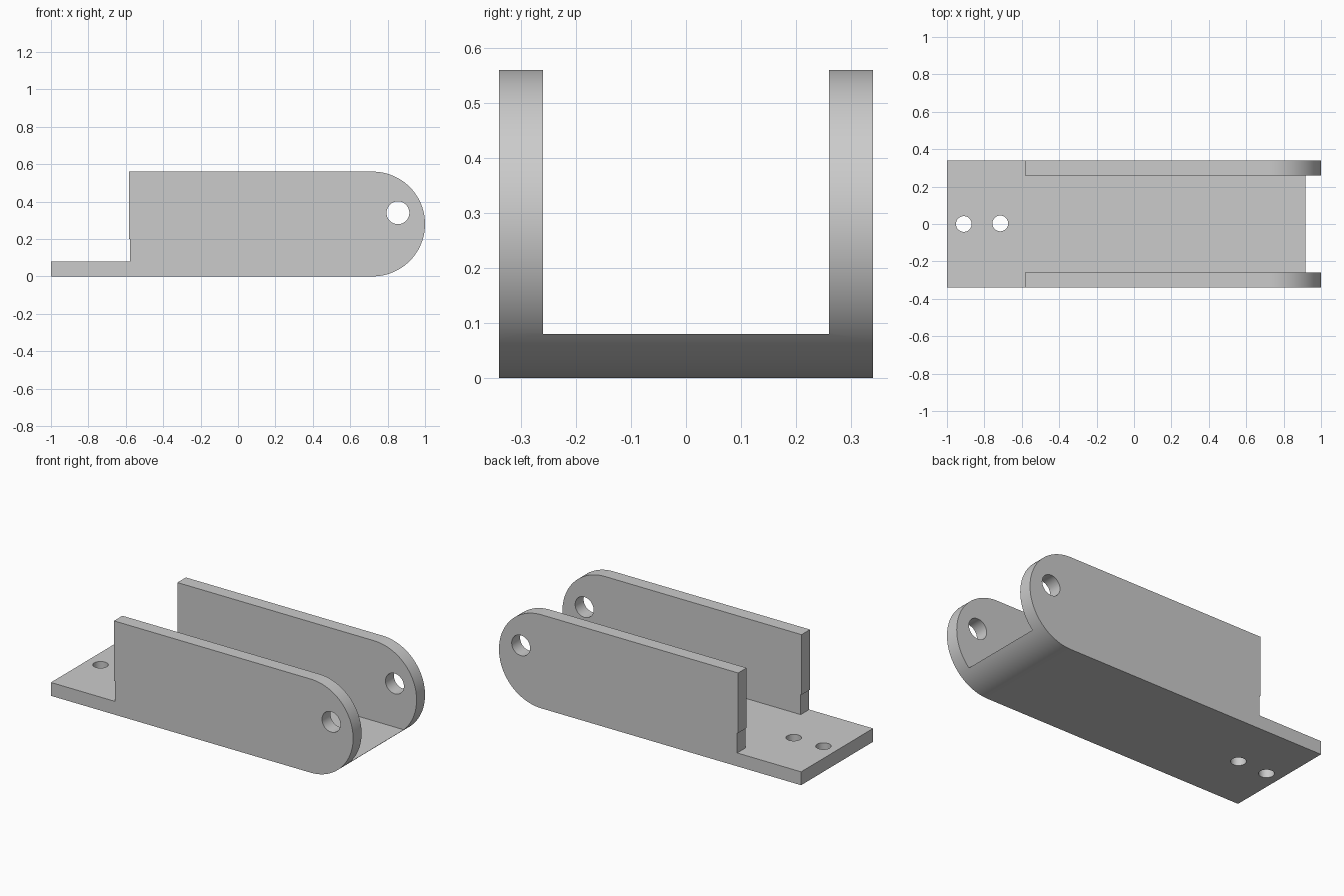
import bpy, bmesh, math
from mathutils import Matrix

cube = bpy.data.objects.get("Cube")
if cube:
    bpy.data.objects.remove(cube, do_unlink=True)

HALF_W, WALL, FLOOR, HEIGHT = 0.34, 0.08, 0.08, 0.56
R = HEIGHT / 2

grey = bpy.data.materials.new("plain_grey")
grey.use_nodes = True
colour = (0.6, 0.6, 0.6, 1)
grey.diffuse_color = colour
grey.node_tree.nodes["Principled BSDF"].inputs["Base Color"].default_value = colour


def add_object(name, bm):
    bmesh.ops.recalc_face_normals(bm, faces=bm.faces)
    mesh = bpy.data.meshes.new(name)
    bm.to_mesh(mesh)
    bm.free()
    mesh.materials.append(grey)
    obj = bpy.data.objects.new(name, mesh)
    bpy.context.collection.objects.link(obj)
    return obj


def box(name, lo, hi):
    bm = bmesh.new()
    size = [b - a for a, b in zip(lo, hi)]
    mid = [(a + b) / 2 for a, b in zip(lo, hi)]
    bmesh.ops.create_cube(bm, size=1, matrix=Matrix.Translation(mid) @ Matrix.Diagonal((*size, 1)))
    return add_object(name, bm)


def rod(name, centre, radius, length, turn=0):
    bm = bmesh.new()
    bmesh.ops.create_cone(bm, cap_ends=True, segments=48, radius1=radius, radius2=radius,
                          depth=length,
                          matrix=Matrix.Translation(centre) @ Matrix.Rotation(turn, 4, 'X'))
    return add_object(name, bm)


# Bracket body: side profile with a rounded end, swept across the width
profile = [(-1, 0)]
for i in range(49):
    a = -math.pi / 2 + math.pi * i / 48
    profile.append((1 - R + R * math.cos(a), R + R * math.sin(a)))
profile += [(-0.583, HEIGHT), (-0.583, 0.2), (-0.577, 0.2), (-0.577, FLOOR), (-1, FLOOR)]
bm = bmesh.new()
face = bm.faces.new([bm.verts.new((x, -HALF_W, z)) for x, z in profile])
swept = bmesh.ops.extrude_face_region(bm, geom=[face])
bmesh.ops.translate(bm, vec=(0, 2 * HALF_W, 0),
                    verts=[v for v in swept["geom"] if isinstance(v, bmesh.types.BMVert)])
bracket = add_object("bracket", bm)

# Cutters: channel between the walls, pivot hole, two mounting holes
inner = HALF_W - WALL
cutters = [
    box("channel_cutter", (-1.2, -inner, FLOOR), (1.2, inner, 1)),
    rod("pivot_hole_cutter", (0.855, 0, 0.34), 0.061, 1, math.pi / 2),
    rod("outer_mount_hole_cutter", (-0.91, 0, 0), 0.042, 0.4),
    rod("inner_mount_hole_cutter", (-0.715, 0.003, 0), 0.042, 0.4),
]
bpy.context.view_layer.objects.active = bracket
for cutter in cutters:
    cutter.hide_render = True
    mod = bracket.modifiers.new(cutter.name, 'BOOLEAN')
    mod.operation = 'DIFFERENCE'
    mod.solver = 'EXACT'
    mod.object = cutter
    bpy.ops.object.modifier_apply(modifier=mod.name)
    bpy.data.objects.remove(cutter, do_unlink=True)

# Smooth the round end and holes, keeping the edges sharp
bpy.ops.object.select_all(action='DESELECT')
bracket.select_set(True)
bpy.ops.object.shade_smooth_by_angle(angle=math.radians(30))
